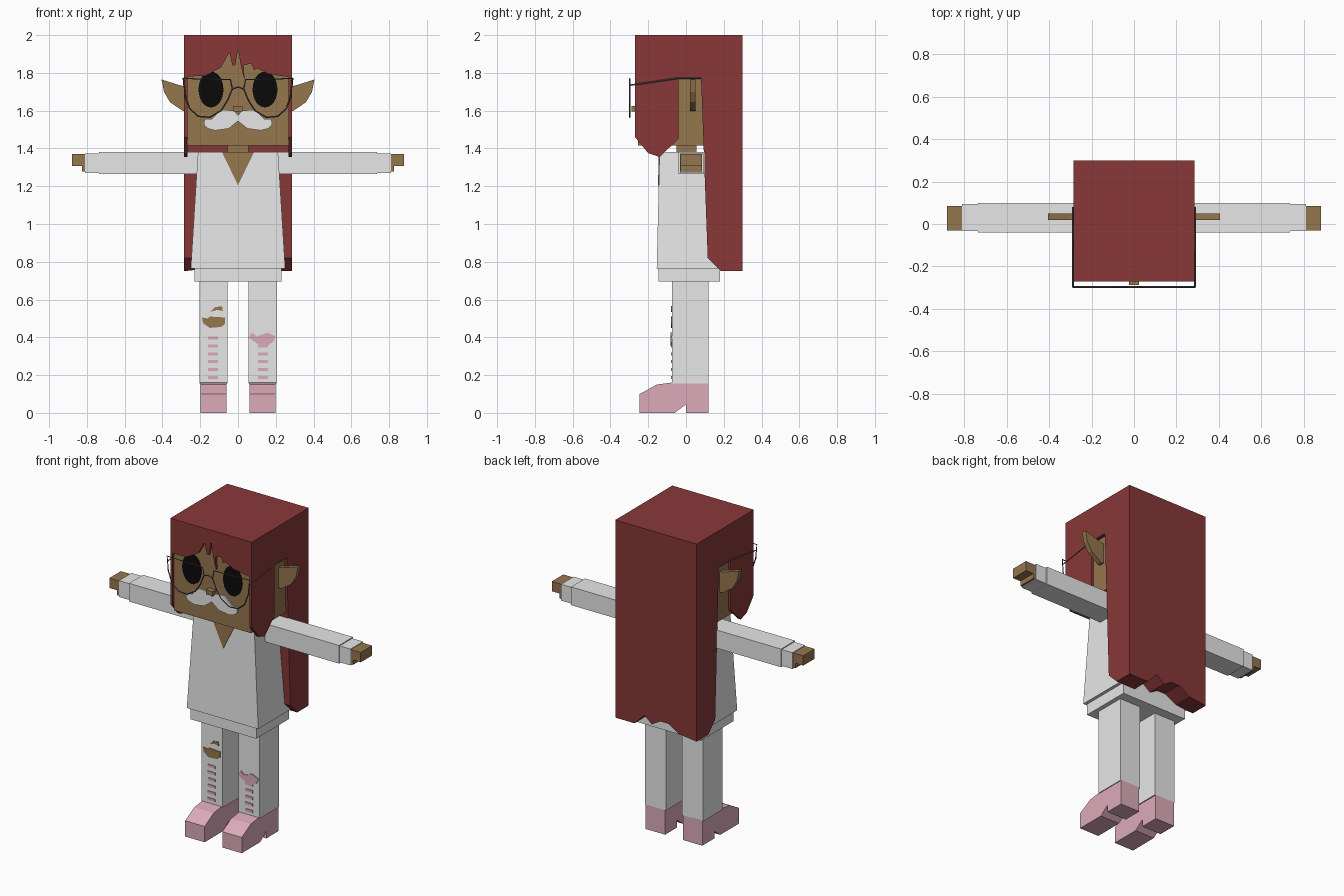
import bpy, bmesh, math
from mathutils import Vector

cube = bpy.data.objects.get("Cube")
if cube:
    bpy.data.objects.remove(cube, do_unlink=True)


def material(name, rgb):
    m = bpy.data.materials.new(name)
    m.use_nodes = True
    m.diffuse_color = (*rgb, 1)
    m.node_tree.nodes["Principled BSDF"].inputs["Base Color"].default_value = (*rgb, 1)
    return m


WHITE = material("white cloth", (0.8, 0.8, 0.8))
HAIR = material("dark red hair", (0.246, 0.039, 0.039))
SKIN = material("brown skin", (0.3, 0.18, 0.076))
PINK = material("pink", (0.72, 0.41, 0.49))
BLACK = material("black", (0.003, 0.003, 0.003))
METAL = material("grey wire", (0.1, 0.1, 0.11))


def finish(name, bm, mat):
    bmesh.ops.recalc_face_normals(bm, faces=bm.faces)
    mesh = bpy.data.meshes.new(name)
    bm.to_mesh(mesh)
    bm.free()
    mesh.materials.append(mat)
    ob = bpy.data.objects.new(name, mesh)
    bpy.context.collection.objects.link(ob)
    return ob


def box(name, mat, x, y, z, top=None):
    """Box from ranges; top optionally gives other x and y ranges for the upper end."""
    bm = bmesh.new()
    bmesh.ops.create_cube(bm, size=1)
    for v in bm.verts:
        i, j, k = (int(c > 0) for c in v.co)
        tx, ty = top if top and k else (x, y)
        v.co = (tx[i], ty[j], z[k])
    return finish(name, bm, mat)


def prism(name, mat, points, lo, hi, axis="y", cuts=()):
    """Extrude an outline along y (points are x, z) or along x (points are y, z)."""
    bm = bmesh.new()
    place = (lambda a, b, d: (a, d, b)) if axis == "y" else (lambda a, b, d: (d, a, b))
    face = bm.faces.new([bm.verts.new(place(a, b, lo)) for a, b in points])
    ext = bmesh.ops.extrude_face_region(bm, geom=[face])
    shift = Vector(place(0, 0, hi - lo))
    bmesh.ops.translate(bm, vec=shift, verts=[g for g in ext["geom"] if isinstance(g, bmesh.types.BMVert)])
    for co, no in cuts:
        res = bmesh.ops.bisect_plane(bm, geom=bm.verts[:] + bm.edges[:] + bm.faces[:],
                                     plane_co=co, plane_no=no, clear_outer=True)
        bmesh.ops.holes_fill(bm, edges=[e for e in res["geom_cut"] if isinstance(e, bmesh.types.BMEdge)])
    return finish(name, bm, mat)


def wire(name, points, cyclic=False):
    curve = bpy.data.curves.new(name, "CURVE")
    curve.dimensions = "3D"
    curve.bevel_depth = 0.004
    curve.bevel_resolution = 0
    spline = curve.splines.new("POLY")
    spline.points.add(len(points) - 1)
    for p, co in zip(spline.points, points):
        p.co = (*co, 1)
    spline.use_cyclic_u = cyclic
    curve.materials.append(METAL)
    ob = bpy.data.objects.new(name, curve)
    bpy.context.collection.objects.link(ob)


def mirrored(points, s):
    return [(s * a, b) for a, b in points]


def span(a, b, s):
    return tuple(sorted((s * a, s * b)))


# Head, neck and nose
FACE = -0.255
box("head", SKIN, (-.27, .27), (FACE, .1), (1.415, 1.96))
box("neck", SKIN, (-.055, .055), (-.05, .055), (1.36, 1.42))
box("nose", SKIN, (-.024, .024), (-.288, FACE), (1.596, 1.624))

# Hair: crown, fringe and long back with a ragged hem
box("hair_crown", HAIR, (-.285, .285), (-.27, .3), (1.955, 2))
fringe = [(-.285, 2), (-.285, 1.78), (-.17, 1.785), (-.09, 1.83), (-.045, 1.91), (-.03, 1.84),
          (-.015, 1.84), (0, 1.93), (.015, 1.84), (.035, 1.76), (.03, 1.84), (.07, 1.85),
          (.085, 1.815), (.1, 1.825), (.16, 1.795), (.285, 1.775), (.285, 2)]
prism("hair_fringe", HAIR, fringe, -.27, FACE + .001)
hem = [(.285, 2), (.285, .75), (.15, .75), (.08, .82), (.03, .775), (-.03, .81),
       (-.09, .81), (-.16, .765), (-.285, .75), (-.285, 2)]
prism("hair_back", HAIR, hem, .07, .3, cuts=[
    ((0, .08, 1.77), (0, -.95, -.035)),
    ((0, .115, .82), (0, -1, -1))])
lock = [(-.27, 2), (-.27, 1.46), (-.2, 1.375), (-.14, 1.355), (-.04, 1.45),
        (-.04, 1.77), (.085, 1.77), (.085, 2)]
ear = [(.265, 1.725), (.31, 1.735), (.405, 1.765), (.392, 1.7), (.36, 1.645), (.29, 1.597), (.265, 1.597)]
moustache = [(0, 1.575), (.02, 1.6), (.09, 1.605), (.14, 1.555), (.178, 1.555),
             (.18, 1.525), (.16, 1.505), (.12, 1.495), (.05, 1.505), (0, 1.545)]
lens = [(.288, 1.77), (.04, 1.765), (.03, 1.715), (.055, 1.655), (.09, 1.6), (.15, 1.565),
        (.21, 1.57), (.255, 1.61), (.28, 1.68)]
shoe = [(-.245, 0), (-.245, .1), (-.155, .15), (-.08, .16), (.12, .16), (.12, 0),
        (0, 0), (0, .045), (-.06, 0)]

for s, side in ((1, "left"), (-1, "right")):
    prism(side + "_hair_lock", HAIR, lock, s * .268, s * .285, "x")
    prism(side + "_ear", SKIN, mirrored(ear, s), .02, .05)
    # Face details
    oval = [(s * .143 + .066 * math.cos(i * math.pi / 12), 1.712 + .095 * math.sin(i * math.pi / 12))
            for i in range(24)]
    prism(side + "_eye", BLACK, oval, FACE - .005, FACE + .001)
    prism(side + "_moustache", WHITE, mirrored(moustache, s), FACE - .009, FACE)
    wire(side + "_glasses_rim", [(s * a, -.297, b) for a, b in lens], True)
    wire(side + "_glasses_arm", [(s * .287, -.297, 1.735), (s * .289, -.04, 1.772), (s * .289, .08, 1.772)])
    # Arms
    box(side + "_sleeve", WHITE, span(.19, .735, s), (-.04, .1), (1.265, 1.38))
    box(side + "_cuff", WHITE, span(.73, .81, s), (-.033, .093), (1.271, 1.374))
    box(side + "_hand", SKIN, span(.8, .88, s), (-.03, .085), (1.308, 1.37))
    box(side + "_thumb", SKIN, span(.8, .825, s), (-.03, .085), (1.277, 1.31))
    # Legs and shoes
    box(side + "_leg", WHITE, span(.055, .203, s), (-.075, .12), (.155, .7))
    prism(side + "_shoe", PINK, shoe, s * .062, s * .198, "x")
    for i in range(6 if s < 0 else 5):
        z = .187 + i * .042
        box(side + "_leg_stripe", PINK, span(.105, .158, s), (-.079, -.07), (z - .008, z + .008))
wire("glasses_bridge", [(-.03, -.297, 1.715), (0, -.297, 1.725), (.03, -.297, 1.715)])

# Shirt with neck opening and hem
box("shirt", WHITE, (-.25, .25), (-.155, .18), (.765, 1.38), ((-.212, .212), (-.14, .1)))
neckline = prism("neck_opening", SKIN, [(-.085, 1.381), (.085, 1.381), (0, 1.205)], -.004, .003)
for v in neckline.data.vertices:
    v.co.y += -.14 - (1.38 - v.co.z) * .0244
box("shirt_hem", WHITE, (-.23, .23), (-.145, .18), (.695, .77))

# Knee tears and bow
tear = [(-.19, .505), (-.16, .5), (-.15, .51), (-.07, .505), (-.07, .47), (-.09, .455), (-.15, .45), (-.185, .475)]
prism("large_knee_tear", SKIN, tear, -.079, -.07)
prism("small_knee_tear", SKIN, [(-.145, .535), (-.12, .56), (-.085, .565), (-.08, .54), (-.11, .545)], -.079, -.07)
bow = [(.055, .4), (.075, .425), (.1, .405), (.155, .425), (.2, .405), (.185, .375), (.155, .355), (.11, .36), (.09, .375)]
prism("knee_bow", PINK, bow, -.081, -.07)
